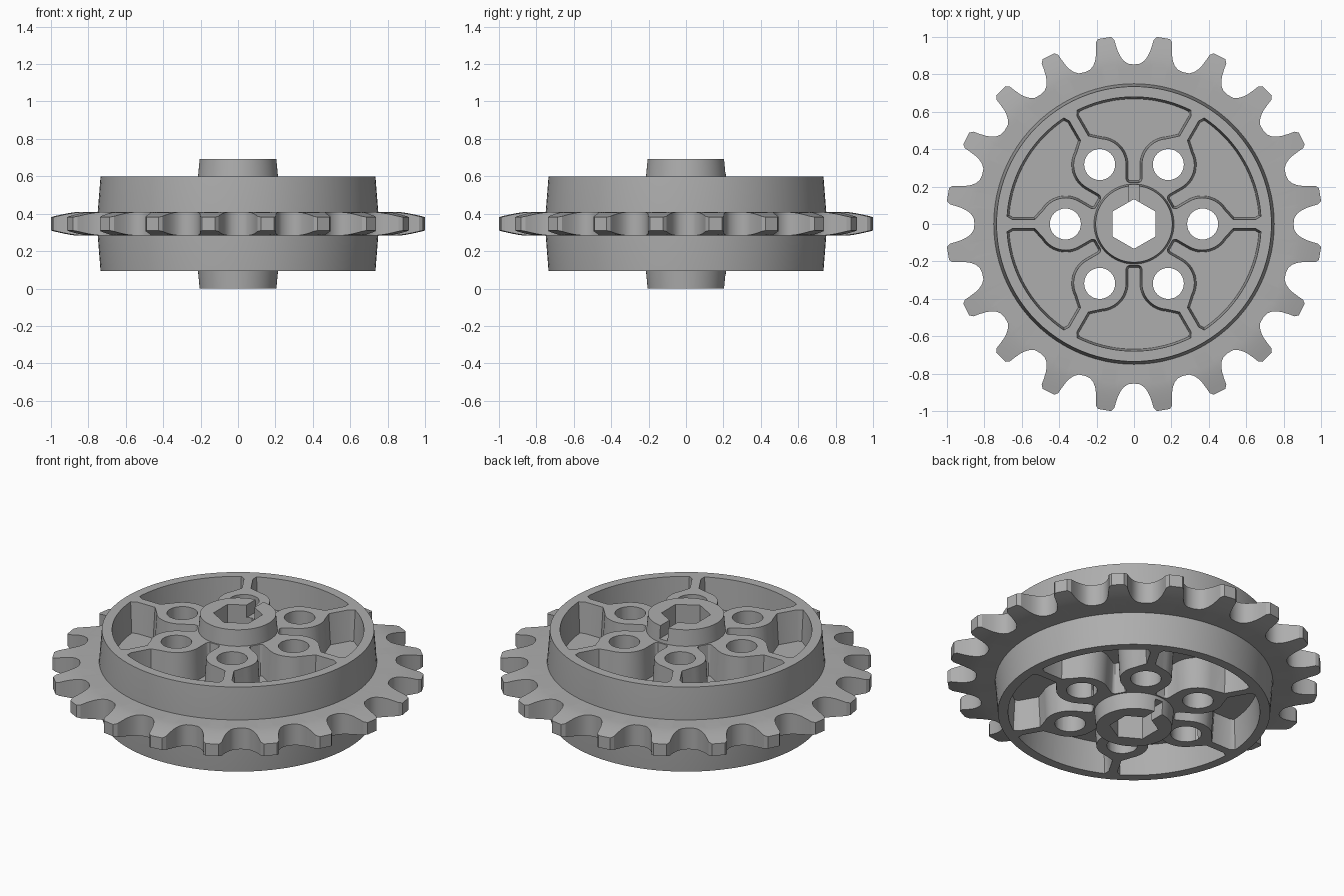
import bpy, bmesh
from math import sin, cos, radians, pi, tau, hypot

cube = bpy.data.objects.get("Cube")
if cube:
    bpy.data.objects.remove(cube, do_unlink=True)

MID = 0.346        # height of the symmetry plane
HUB, RIM, PLATE, WEB = 0.346, 0.252, 0.063, 0.07   # half thicknesses

grey = bpy.data.materials.new("light_grey")
grey.use_nodes = True
grey.diffuse_color = (0.42, 0.42, 0.42, 1)
grey.node_tree.nodes["Principled BSDF"].inputs["Base Color"].default_value = (0.42, 0.42, 0.42, 1)


def make(name, bm):
    bmesh.ops.recalc_face_normals(bm, faces=bm.faces)
    mesh = bpy.data.meshes.new(name)
    bm.to_mesh(mesh)
    bm.free()
    mesh.materials.append(grey)
    ob = bpy.data.objects.new(name, mesh)
    bpy.context.collection.objects.link(ob)
    return ob


def activate(ob):
    bpy.ops.object.select_all(action='DESELECT')
    ob.select_set(True)
    bpy.context.view_layer.objects.active = ob


def bridge(bm, loop_a, loop_b):
    n = len(loop_a)
    for i in range(n):
        j = (i + 1) % n
        bm.faces.new((loop_a[i], loop_a[j], loop_b[j], loop_b[i]))


def loft(bm, sections):
    """Closed solid through (outline, z) sections."""
    loops = [[bm.verts.new((x, y, z)) for x, y in pts] for pts, z in sections]
    for a, b in zip(loops, loops[1:]):
        bridge(bm, a, b)
    bm.faces.new(loops[0])
    bm.faces.new(loops[-1])


def circle(r, n, cx=0, cy=0, start=0):
    return [(cx + r * cos(start + tau * i / n), cy + r * sin(start + tau * i / n))
            for i in range(n)]


def turn(pts, a):
    return [(x * cos(a) - y * sin(a), x * sin(a) + y * cos(a)) for x, y in pts]


def inset(pts, d):
    """Shrink a counter-clockwise outline by d."""
    out = []
    for i, (x, y) in enumerate(pts):
        px, py = pts[i - 1]
        qx, qy = pts[(i + 1) % len(pts)]
        l1, l2 = hypot(x - px, y - py), hypot(qx - x, qy - y)
        nx = -(y - py) / l1 - (qy - y) / l2
        ny = (x - px) / l1 + (qx - x) / l2
        k = d * 2 / max(nx * nx + ny * ny, 1)
        out.append((x + nx * k, y + ny * k))
    return out


def pocket_outline():
    """Pocket between two spokes, centred on the +x axis."""
    c, s = cos(pi / 6), sin(pi / 6)
    half = [(0.222, 0.028), (0.228, 0.037), (0.24, 0.0425)]
    for i in range(13):                                   # around the boss
        a = radians(-90 + i * 87 / 12)
        half.append((0.365 * c + 0.14 * cos(a), 0.365 * s + 0.14 * sin(a)))
    for t in (0.53, 0.65):                                # along the spoke
        half.append((t * c + 0.024 * s, t * s - 0.024 * c))
    for i in range(9):                                    # inside of the rim
        a = radians(26.5 * (1 - i / 9))
        half.append((0.68 * cos(a), 0.68 * sin(a)))
    lower = [(x, -y) for x, y in half]
    return lower + [(0.68, 0)] + half[::-1]


# Wheel body: hub, drafted rim and web turned as one solid
bm = bmesh.new()
loft(bm, [(circle(r, 96), MID + z) for r, z in (
    (0.205, -HUB), (0.214, -RIM), (0.735, -RIM), (0.75, -PLATE),
    (0.75, PLATE), (0.735, RIM), (0.214, RIM), (0.205, HUB))])
wheel = make("wheel_body", bm)

# Cutters: pockets on both sides
bm = bmesh.new()
outline = pocket_outline()
for k in range(6):
    a = radians(30 + 60 * k)
    top = turn(outline, a)
    floor = turn(inset(outline, 0.011), a)
    for side in (1, -1):
        loft(bm, [(floor, MID + side * WEB), (top, MID + side * RIM),
                  (top, MID + side * (RIM + 0.03))])
pockets = make("pocket_cutter", bm)

# Cutters: boss holes and hexagonal bore
bm = bmesh.new()
for k in range(6):
    a = radians(60 * k)
    pts = circle(0.083, 32, 0.367 * cos(a), 0.367 * sin(a))
    loft(bm, [(pts, -0.1), (pts, 0.9)])
bore = circle(0.133, 6, start=pi / 2)
loft(bm, [(bore, -0.1), (bore, 0.9)])
holes = make("hole_cutter", bm)

# Cutters: key notch at both hub ends
bm = bmesh.new()
notch = [(-0.026, 0.07), (0.026, 0.07), (0.026, 0.26), (-0.026, 0.26)]
for side in (1, -1):
    loft(bm, [(notch, MID + side * (HUB - 0.075)), (notch, MID + side * (HUB + 0.05))])
notches = make("notch_cutter", bm)

for cutter in (pockets, holes, notches):
    cutter.hide_render = True
    mod = wheel.modifiers.new("cut", 'BOOLEAN')
    mod.operation = 'DIFFERENCE'
    mod.solver = 'EXACT'
    mod.object = cutter
    activate(wheel)
    bpy.ops.object.modifier_apply(modifier=mod.name)
    bpy.data.objects.remove(cutter, do_unlink=True)

# Tooth ring: outline of one half tooth as (degrees, radius), mirrored and repeated
half = [(2, 1.0075), (2.9, 0.99), (3.2, 0.96), (3.7, 0.925), (4.4, 0.897),
        (5.4, 0.874), (6.8, 0.858)]
tooth = [(-a, r) for a, r in half[::-1]] + half + [(9, 0.853)]
rim_line = [(radians(9 + 18 * k + a), r) for k in range(20) for a, r in tooth]


def half_height(r):
    return PLATE - 0.028 * max(0, (r - 0.86) / 0.15) ** 1.4


bm = bmesh.new()
loops = []
steps = [0, 0.5, 0.62, 0.74, 0.87, 1]
for side, order in ((1, steps), (-1, steps[::-1])):
    for f in order:
        ring = []
        for a, r_out in rim_line:
            r = 0.71 + (r_out - 0.71) * f
            ring.append(bm.verts.new((r * cos(a), r * sin(a), MID + side * half_height(r))))
        loops.append(ring)
for i, ring in enumerate(loops):
    bridge(bm, ring, loops[(i + 1) % len(loops)])
teeth = make("tooth_ring", bm)

for ob in (wheel, teeth):
    activate(ob)
    bpy.ops.object.shade_smooth_by_angle(angle=radians(32))
